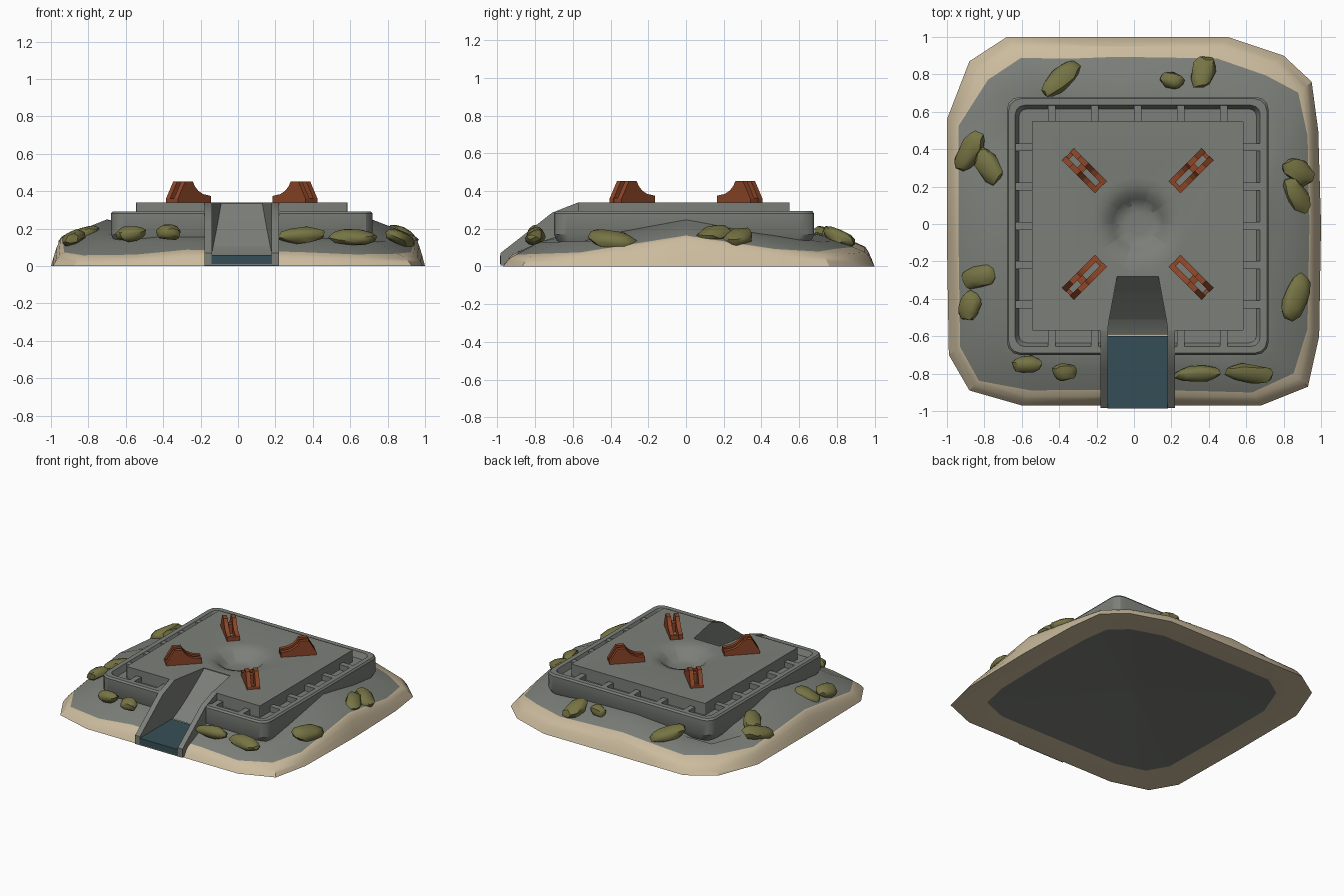
import bpy, bmesh, math, random
from mathutils import Vector, Matrix

if "Cube" in bpy.data.objects:
    bpy.data.objects.remove(bpy.data.objects["Cube"])

random.seed(4)
CX, CY = 0.02, -0.01


def material(name, rgb):
    m = bpy.data.materials.new(name)
    m.diffuse_color = (*rgb, 1)
    m.use_nodes = True
    m.node_tree.nodes["Principled BSDF"].inputs["Base Color"].default_value = m.diffuse_color
    return m


CONCRETE = material("concrete_grey", (0.20, 0.212, 0.19))
SAND = material("sand", (0.60, 0.50, 0.34))
RUST = material("rust_red", (0.27, 0.062, 0.022))
MOSS = material("mossy_rock", (0.18, 0.172, 0.057))
WATER = material("dark_water", (0.036, 0.078, 0.092))


def finish(bm, name, mats, angle=30):
    bmesh.ops.recalc_face_normals(bm, faces=bm.faces[:])
    me = bpy.data.meshes.new(name)
    bm.to_mesh(me)
    bm.free()
    for m in mats:
        me.materials.append(m)
    ob = bpy.data.objects.new(name, me)
    bpy.context.collection.objects.link(ob)
    smooth(ob, angle)
    return ob


def smooth(ob, angle):
    if not angle:
        return
    bpy.ops.object.select_all(action='DESELECT')
    ob.select_set(True)
    bpy.context.view_layer.objects.active = ob
    bpy.ops.object.shade_smooth_by_angle(angle=math.radians(angle))


def loft(bm, rings, mat=lambda ring: 0):
    """Skin a list of equal-length rings and cap both ends."""
    vs = [[bm.verts.new(p) for p in r] for r in rings]
    n = len(vs[0])
    for i in range(len(vs) - 1):
        for j in range(n):
            k = (j + 1) % n
            f = bm.faces.new((vs[i][j], vs[i][k], vs[i + 1][k], vs[i + 1][j]))
            f.material_index = mat(i)
    for i in (0, -1):
        f = bm.faces.new(vs[i])
        f.material_index = mat(0 if i == 0 else len(vs) - 2)


def lofted(name, rings, mats, angle=30, mat=lambda ring: 0):
    bm = bmesh.new()
    loft(bm, rings, mat)
    return finish(bm, name, mats, angle)


def cut(ob, cutter, angle=30):
    bpy.ops.object.select_all(action='DESELECT')
    ob.select_set(True)
    bpy.context.view_layer.objects.active = ob
    m = ob.modifiers.new("cut", 'BOOLEAN')
    m.operation, m.solver, m.object = 'DIFFERENCE', 'EXACT', cutter
    bpy.ops.object.modifier_apply(modifier=m.name)
    smooth(ob, angle)


def section(y, x0, x1, z0, z1):
    return [(x0, y, z0), (x1, y, z0), (x1, y, z1), (x0, y, z1)]


def square(hx, hy, c, z):
    """Square outline with rounded corners of size c."""
    pts = []
    for q, (sx, sy) in enumerate(((1, 1), (-1, 1), (-1, -1), (1, -1))):
        for s in range(4):
            a = math.pi / 2 * (q + s / 3)
            pts.append((CX + sx * (hx - c) + c * math.cos(a),
                        CY + sy * (hy - c) + c * math.sin(a), z))
    return pts


# Cutters: curved flame channel, terrain gap and blast bowl
ramp = [(-0.28, 0.335), (-0.36, 0.25), (-0.44, 0.17), (-0.51, 0.105),
        (-0.56, 0.07), (-0.62, 0.042), (-1.1, 0.03)]
rows = []
for y, z in ramp:
    h = 0.11 + 0.05 * min(1, (-0.28 - y) / 0.27)
    rows.append(section(y, CX - h, CX + h, z, 0.6))
channel_cutter = lofted("channel_cutter", rows, [], 0)
gap_cutter = lofted("gap_cutter", [section(y, CX - 0.18, CX + 0.18, b, 0.6) for y, b in
                                   ((-1.1, .008), (-.78, .02), (-.36, .065))], [], 0)
bowl = [(0.06, 0.258), (0.10, 0.263), (0.135, 0.288), (0.165, 0.318),
        (0.21, 0.335), (0.27, 0.342), (0.27, 0.4)]
bowl_cutter = lofted("bowl_cutter", [[(CX + r * math.cos(a * math.pi / 10),
                     r * math.sin(a * math.pi / 10), z) for a in range(20)]
                     for r, z in bowl], [], 0)

# Island: outline x, y, rim height, height beside the platform
shore = [(-.68, 1, .07, .13), (-.4, 1, .08, .16), (-.1, 1, .11, .18), (.5, 1, .08, .17),
         (.8, .9, .07, .15), (.95, .76, .07, .16), (.985, .5, .09, .19), (1, 0, .16, .255),
         (.99, -.6, .07, .18), (.93, -.87, .055, .12), (.68, -.97, .055, .15), (.35, -.97, .065, .16),
         (.02, -.97, .07, .16), (-.3, -.97, .075, .16), (-.6, -.97, .05, .16),
         (-.88, -.89, .055, .15), (-.99, -.7, .07, .17), (-1, -.1, .15, .25),
         (-1, .56, .10, .15), (-.88, .87, .07, .06)]
# Sand reaches further inland along the back edge
edge = [(0.90 if y > 0.8 else 0.93) + random.uniform(-0.02, 0.015) for x, y, h, i in shore]


def contour(s, zf):
    return [(x * s, y * s, zf(h, i)) for x, y, h, i in shore]


rings = [contour(0.05, lambda h, i: 0.08), contour(0.80, lambda h, i: 0.012),
         contour(0.97, lambda h, i: 0), contour(1.0, lambda h, i: 0),
         contour(0.985, lambda h, i: h * 0.35), contour(0.968, lambda h, i: h * 0.7),
         contour(0.95, lambda h, i: h * 0.95),
         [(x * e, y * e, h + (0.95 - e) * 0.35) for (x, y, h, i), e in zip(shore, edge)],
         contour(0.80, lambda h, i: max(h + (i - h) * 0.6, 0.13)),
         contour(0.70, lambda h, i: i), contour(0.35, lambda h, i: 0.15)]
island = lofted("island", rings, [SAND, CONCRETE], 30,
                lambda r: 1 if r == 0 or r >= 7 else 0)
cut(island, gap_cutter, 30)

# Platform: upright base with a raised outer curb
base = lofted("platform_base", [square(.60, .59, .07, .09), square(.67, .66, .07, .11),
              square(.70, .69, .07, .17), square(.70, .69, .07, .28),
              square(.69, .68, .065, .293), square(.655, .645, .05, .293),
              square(.635, .625, .04, .25)], [CONCRETE])
cut(base, channel_cutter)

# Raised deck with bowl
deck = lofted("deck", [square(.565, .56, .006, .2), square(.565, .56, .006, .34)], [CONCRETE])
cut(deck, bowl_cutter)
cut(deck, channel_cutter)

# Ribs dividing the gutter into pockets
bm = bmesh.new()


def box(bm, centre, size):
    bmesh.ops.create_cube(bm, size=1, matrix=Matrix.Translation(centre) @ Matrix.Diagonal((*size, 1)))


for k in range(-2, 3):
    for s in (-1, 1):
        box(bm, (CX + s * 0.61, CY + k * 0.21, 0.266), (0.10, 0.042, 0.05))
        if s == 1 or k != 0:
            box(bm, (CX + k * 0.23, CY + s * 0.60, 0.266), (0.042, 0.10, 0.05))
finish(bm, "gutter_ribs", [CONCRETE], 0)

# Channel walls and floor
trough = lofted("channel_walls", [section(y, CX - 0.2, CX + 0.2, b, t) for y, b, t in
                ((-.985, .004, .07), (-.78, .022, .23), (-.71, .03, .285), (-.57, .06, .34),
                 (-.3, .1, .336))], [CONCRETE])
cut(trough, channel_cutter)

# Water in the channel
lofted("water", [section(y, CX - 0.162, CX + 0.162, b, 0.058) for y, b in
                 ((-.987, .012), (-.60, .05))], [WATER], 0)

# Hold-down clamps: two side plates bridged at the middle and the ends
side = [(.125, .335), (.125, .36), (.07, .452), (.012, .452), (-.005, .425), (-.03, .402),
        (-.065, .385), (-.125, .375), (-.125, .335)]
for sx in (-1, 1):
    for sy in (-1, 1):
        bm = bmesh.new()
        for v0, v1 in ((-.045, -.015), (.015, .045)):
            loft(bm, [[(u, v, z) for u, z in side] for v in (v0, v1)])
        for u, size, top in ((0.02, 0.04, 0.41), (-0.112, 0.022, 0.37), (0.112, 0.022, 0.362)):
            box(bm, (u, 0, (top + 0.335) / 2), (size, 0.07, top - 0.335))
        rot = Matrix.Rotation(math.atan2(sy, sx), 4, 'Z')
        bm.transform(Matrix.Translation((CX + sx * 0.285, sy * 0.285, 0)) @ rot)
        finish(bm, "clamp", [RUST], 0)

# Boulders: x, y, length, width, turn, height of centre
rocks = [(-.39, .78, .27, .13, 45, .155), (.20, .77, .14, .09, -15, .17), (.37, .81, .20, .14, 75, .155),
         (-.88, .39, .24, .13, 60, .145), (-.78, .31, .22, .14, -60, .175), (-.83, -.28, .20, .13, 12, .165),
         (-.88, -.44, .17, .12, 70, .15), (.88, .28, .20, .13, -35, .155), (.87, .15, .22, .12, -60, .17),
         (.87, -.39, .27, .14, 68, .145), (-.57, -.75, .17, .09, 5, .172), (-.37, -.79, .14, .10, 0, .182),
         (.34, -.80, .26, .09, 4, .165), (.62, -.80, .27, .11, -6, .155)]
for x, y, length, width, turn, z in rocks:
    bm = bmesh.new()
    bmesh.ops.create_icosphere(bm, subdivisions=2, radius=1)
    for v in bm.verts:
        v.co = Vector([math.copysign(abs(c) ** 0.85, c) for c in v.co]) * random.uniform(0.84, 1.05)
    out = Vector((x if abs(x) > .75 else 0, y if abs(y) > .7 else 0, 0)).normalized()
    tilt = Vector((0, 0, 1)).rotation_difference(Vector((out.x * 0.45, out.y * 0.45, 1)))
    bm.transform(Matrix.Translation((x, y, z)) @ tilt.to_matrix().to_4x4()
                 @ Matrix.Rotation(math.radians(turn), 4, 'Z')
                 @ Matrix.Diagonal((length / 2, width / 2, 0.042, 1)))
    finish(bm, "boulder", [MOSS], 35)

for c in (channel_cutter, gap_cutter, bowl_cutter):
    bpy.data.objects.remove(c)
